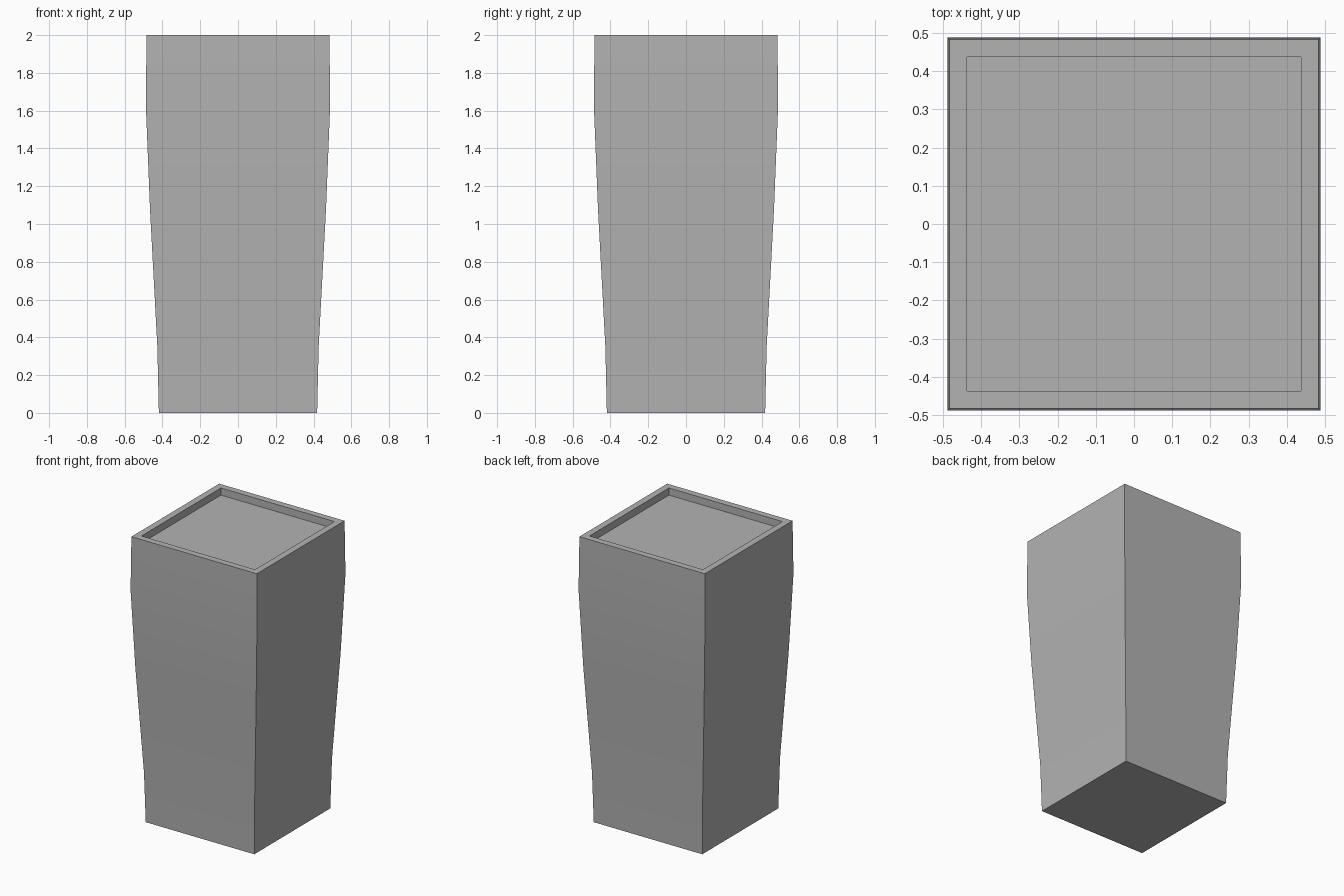
import bpy
import bmesh
import math

if "Cube" in bpy.data.objects:
    bpy.data.objects.remove(bpy.data.objects["Cube"], do_unlink=True)

# Single grey finish
grey = bpy.data.materials.new("matte_grey")
grey.use_nodes = True
colour = (0.45, 0.45, 0.45, 1.0)
grey.diffuse_color = colour
grey.node_tree.nodes["Principled BSDF"].inputs["Base Color"].default_value = colour

# Half width and height of each square ring: outer wall, rim, recess
profile = [(0.419, 0), (0.427, 0.35), (0.466, 1.08), (0.488, 1.63),
           (0.484, 2.0), (0.438, 2.0), (0.438, 1.95)]


def square_ring(bm, half, z):
    return [bm.verts.new((sx * half, sy * half, z))
            for sx, sy in ((-1, -1), (1, -1), (1, 1), (-1, 1))]


# Square planter with a curved taper and a shallow recessed top
bm = bmesh.new()
rings = [square_ring(bm, half, z) for half, z in profile]
for low, high in zip(rings, rings[1:]):
    for i in range(4):
        j = (i + 1) % 4
        bm.faces.new((low[i], low[j], high[j], high[i]))
bm.faces.new(reversed(rings[0]))
bm.faces.new(rings[-1])
mesh = bpy.data.meshes.new("square_planter")
bm.to_mesh(mesh)
bm.free()
mesh.materials.append(grey)

planter = bpy.data.objects.new("square_planter", mesh)
bpy.context.collection.objects.link(planter)
bpy.ops.object.select_all(action="DESELECT")
planter.select_set(True)
bpy.context.view_layer.objects.active = planter
bpy.ops.object.shade_smooth_by_angle(angle=math.radians(30))
